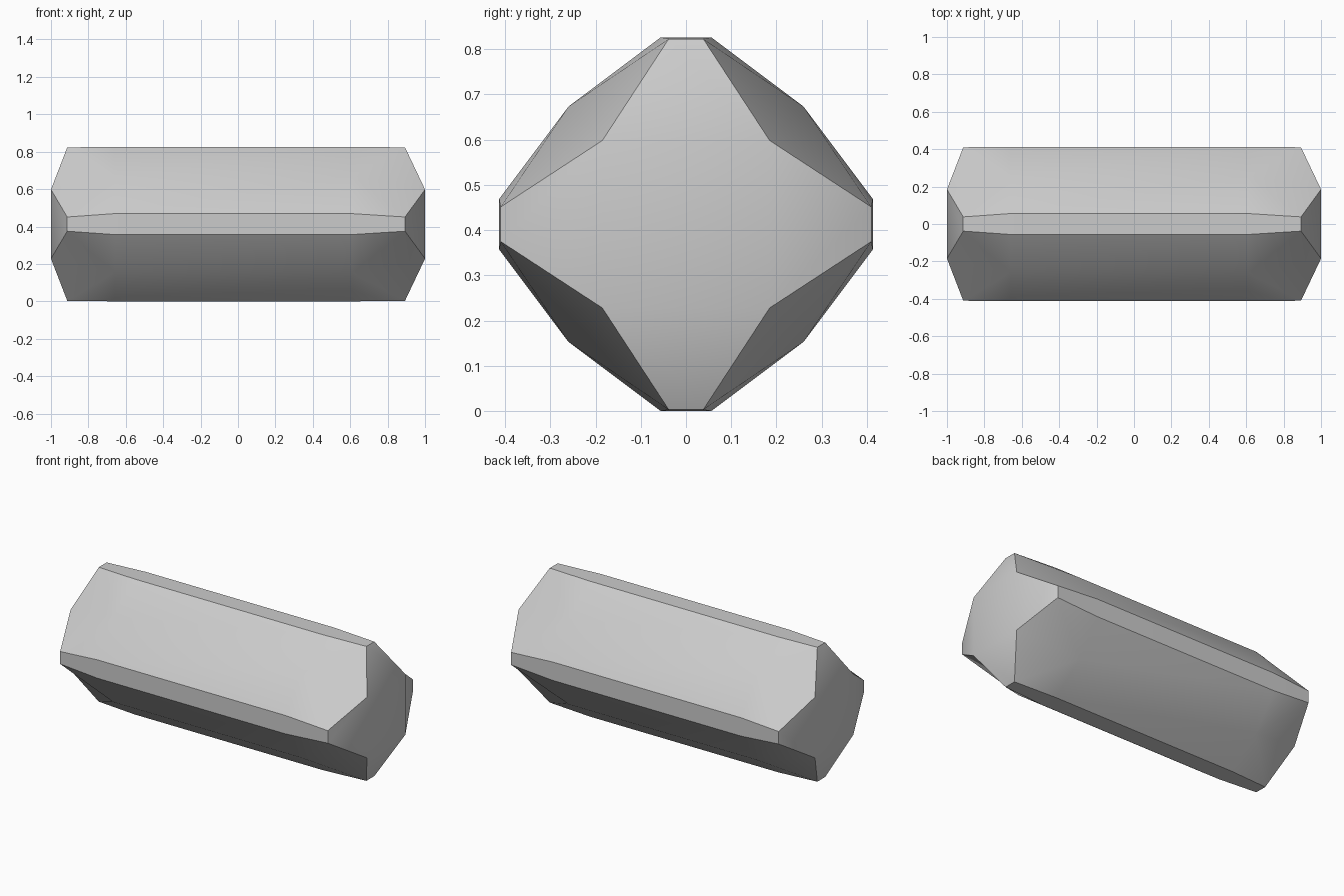
import bpy
import bmesh
import math

cube = bpy.data.objects.get("Cube")
if cube:
    bpy.data.objects.remove(cube, do_unlink=True)

HALF = 0.413  # half height, and height of the bar's axis


def make_ring(bm, edge_x, corner_x, wide, narrow, corner):
    """Twelve-point section: two edge points and a corner per quadrant."""
    verts = []
    for q in range(4):
        c, s = round(math.cos(q * math.pi / 2)), round(math.sin(q * math.pi / 2))
        for x, u, v in ((edge_x, wide, narrow),
                        (corner_x, corner, corner),
                        (edge_x, narrow, wide)):
            verts.append(bm.verts.new((x, u * c - v * s, HALF + u * s + v * c)))
    return verts


def add_end(bm, outer, inner):
    """Tapered sides between two rings, and the bevelled cap."""
    for q in range(4):
        i = q * 3
        nxt = (i + 3) % 12
        for e in (i, i + 2):
            # folded corner panels
            bm.faces.new((outer[e], inner[i + 1], inner[e]))
            bm.faces.new((outer[e], outer[i + 1], inner[i + 1]))
        # narrow long facet
        bm.faces.new((outer[i + 2], outer[nxt], inner[nxt], inner[i + 2]))
        # sloped cap side
        bm.faces.new((outer[i + 1], outer[i + 2], outer[nxt], outer[(i + 4) % 12]))
    bm.faces.new([outer[k] for k in (1, 4, 7, 10)])


# Bar body
bm = bmesh.new()
left_mid = make_ring(bm, 0.61, 0.61, HALF, 0.056, 0.26)
right_mid = make_ring(bm, -0.66, -0.66, HALF, 0.056, 0.26)
left_end = make_ring(bm, 0.893, 1.0, 0.41, 0.038, 0.185)
right_end = make_ring(bm, -0.913, -1.0, 0.41, 0.038, 0.185)
for i in range(12):
    j = (i + 1) % 12
    bm.faces.new((left_mid[i], left_mid[j], right_mid[j], right_mid[i]))
add_end(bm, left_end, left_mid)
add_end(bm, right_end, right_mid)
bmesh.ops.recalc_face_normals(bm, faces=bm.faces[:])

mesh = bpy.data.meshes.new("faceted_bar")
bm.to_mesh(mesh)
bm.free()
bar = bpy.data.objects.new("faceted_bar", mesh)
bpy.context.scene.collection.objects.link(bar)

# Plain grey
grey = bpy.data.materials.new("plain_grey")
grey.use_nodes = True
colour = (0.6, 0.6, 0.6, 1.0)
grey.diffuse_color = colour
for node in grey.node_tree.nodes:
    if node.type == 'BSDF_PRINCIPLED':
        node.inputs["Base Color"].default_value = colour
mesh.materials.append(grey)

# Soft panels with crisp long edges
bpy.ops.object.select_all(action='DESELECT')
bar.select_set(True)
bpy.context.view_layer.objects.active = bar
bpy.ops.object.shade_smooth_by_angle(angle=math.radians(30))
